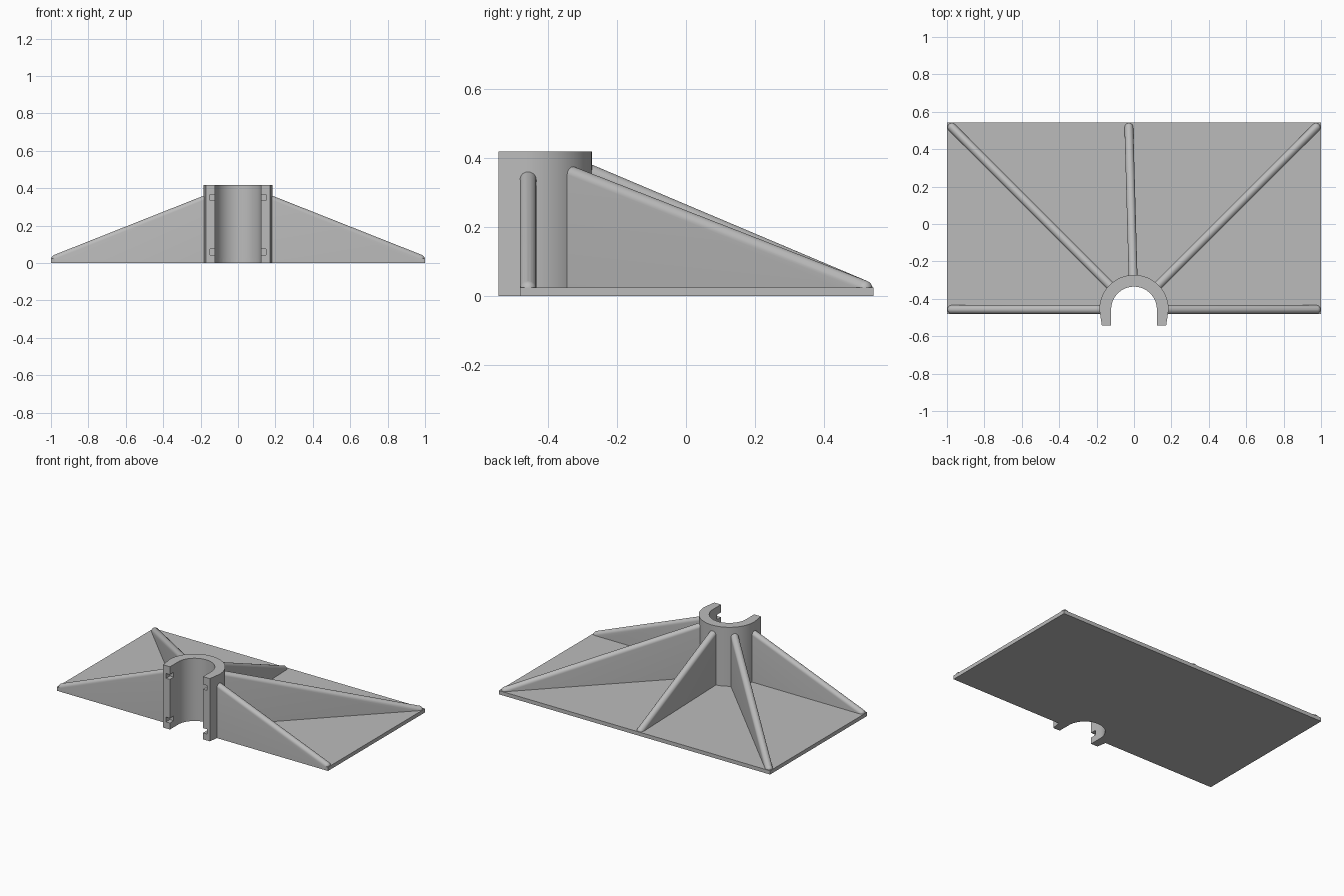
import bpy, bmesh, math
from mathutils import Vector

if "Cube" in bpy.data.objects:
    bpy.data.objects.remove(bpy.data.objects["Cube"])

# Shared grey plastic
grey = bpy.data.materials.new("grey plastic")
grey.use_nodes = True
colour = (0.5, 0.5, 0.5, 1)
grey.diffuse_color = colour
grey.node_tree.nodes["Principled BSDF"].inputs["Base Color"].default_value = colour

CENTRE = Vector((0, -0.457, 0))     # axis of the collar
OUTER, BORE = 0.185, 0.122
FRONT, BACK, LIP = -0.48, 0.543, -0.543
PLATE_H, COLLAR_H = 0.025, 0.418
RIB_R = 0.0235                      # half the rib thickness


def finish(name, bm):
    bmesh.ops.recalc_face_normals(bm, faces=bm.faces)
    mesh = bpy.data.meshes.new(name)
    bm.to_mesh(mesh)
    bm.free()
    obj = bpy.data.objects.new(name, mesh)
    mesh.materials.append(grey)
    bpy.context.collection.objects.link(obj)
    bpy.ops.object.select_all(action="DESELECT")
    obj.select_set(True)
    bpy.context.view_layer.objects.active = obj
    return obj


def arch(radius, steps=40):
    """Half circle round the collar axis, from +x over the back to -x."""
    return [(radius * math.cos(math.pi * i / steps),
             CENTRE.y + radius * math.sin(math.pi * i / steps))
            for i in range(steps + 1)]


def extrude(name, outline, height):
    bm = bmesh.new()
    face = bm.faces.new([bm.verts.new((x, y, 0)) for x, y in outline])
    top = bmesh.ops.extrude_face_region(bm, geom=[face])["geom"]
    verts = [v for v in top if isinstance(v, bmesh.types.BMVert)]
    bmesh.ops.translate(bm, verts=verts, vec=(0, 0, height))
    return finish(name, bm)


def box(name, low, high):
    bm = bmesh.new()
    bmesh.ops.create_cube(bm, size=1)
    for v in bm.verts:
        v.co = [a if c < 0 else b for c, a, b in zip(v.co, low, high)]
    return finish(name, bm)


def rib(name, end, start_z, end_z=0.045):
    """Tapering wall with a half-round crest, running from the collar to end."""
    end = Vector((*end, 0))
    along = (end - CENTRE).normalized()
    side = Vector((-along.y, along.x, 0))
    start = CENTRE + along * 0.15
    tip = end - along * RIB_R
    up = Vector((0, 0, 1))
    bm = bmesh.new()
    for i in range(17):
        a = math.pi * i / 16
        across, rise = side * RIB_R * math.cos(a), RIB_R * math.sin(a)
        forward = along * RIB_R * math.sin(a)
        bm.verts.new(start + across + up * (start_z - RIB_R + rise))
        bm.verts.new(tip + across + forward)
        # rounded nose at the low end
        for j in range(7):
            b = math.pi / 2 * j / 6
            nose = (across + forward) * math.cos(b) + up * RIB_R * math.sin(b)
            bm.verts.new(tip + nose + up * (end_z - RIB_R))
    for s in (-1, 1):
        bm.verts.new(start + side * s * RIB_R)
    bmesh.ops.remove_doubles(bm, verts=bm.verts, dist=0.0001)
    hull = bmesh.ops.convex_hull(bm, input=bm.verts)
    spare = {g for g in hull["geom_interior"] + hull["geom_unused"]
             if isinstance(g, bmesh.types.BMVert)}
    bmesh.ops.delete(bm, geom=list(spare), context="VERTS")
    finish(name, bm)
    bpy.ops.object.shade_smooth_by_angle(angle=math.radians(30))


# Base plate with the bore cut into its front edge
extrude("base_plate",
        [(1, FRONT), (1, BACK), (-1, BACK), (-1, FRONT), (-BORE, FRONT)]
        + arch(BORE)[::-1] + [(BORE, FRONT)], PLATE_H)

# Open collar with slightly tapered front lips
collar = extrude("collar",
                 [(BORE, LIP), (0.172, LIP)] + arch(OUTER)
                 + [(-0.172, LIP), (-BORE, LIP)] + arch(BORE)[::-1], COLLAR_H)

# Strap notches in the lips
for s in (-1, 1):
    for z in (0.059, 0.35):
        xs = sorted((s * 0.115, s * 0.15))
        cutter = box("notch_cutter", (xs[0], LIP - 0.02, z - 0.016),
                     (xs[1], LIP + 0.04, z + 0.016))
        bpy.context.view_layer.objects.active = collar
        cut = collar.modifiers.new("notch", "BOOLEAN")
        cut.operation, cut.object, cut.solver = "DIFFERENCE", cutter, "EXACT"
        bpy.ops.object.modifier_apply(modifier=cut.name)
        bpy.data.objects.remove(cutter)
bpy.ops.object.select_all(action="DESELECT")
collar.select_set(True)
bpy.ops.object.shade_smooth_by_angle(angle=math.radians(30))

# Ribs fanning out from the collar
for label, s in (("left", 1), ("right", -1)):
    rib("front_rib_" + label, (s * 0.998, CENTRE.y), 0.373)
    rib("corner_rib_" + label, (s * 0.99, 0.533), 0.384)
rib("middle_rib", (-0.028, 0.54), 0.395)
